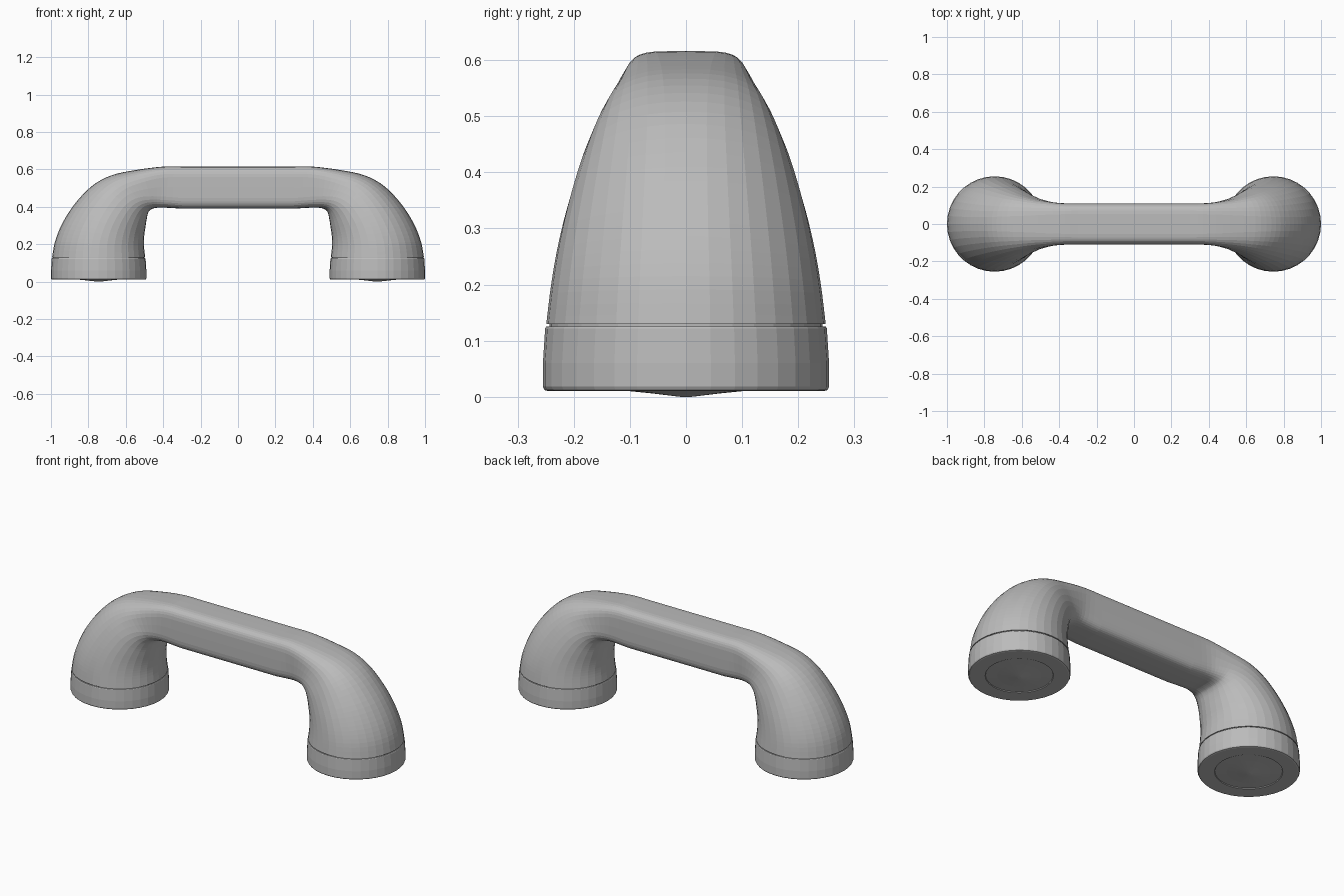
import bpy, bmesh
from math import sin, cos, pi, copysign
from mathutils import Vector

cube = bpy.data.objects.get("Cube")
if cube:
    bpy.data.objects.remove(cube, do_unlink=True)

SIDES = 36
CUP_X = 0.745

plastic = bpy.data.materials.new("grey plastic")
plastic.use_nodes = True
GREY = (0.5, 0.5, 0.5, 1)
plastic.diffuse_color = GREY
plastic.node_tree.nodes["Principled BSDF"].inputs["Base Color"].default_value = GREY


def loft(name, rings):
    """Skin a list of closed rings and cap both ends."""
    bm = bmesh.new()
    loops = [[bm.verts.new(p) for p in ring] for ring in rings]
    for a, b in zip(loops, loops[1:]):
        for i in range(SIDES):
            j = (i + 1) % SIDES
            bm.faces.new((a[i], a[j], b[j], b[i]))
    bm.faces.new(loops[0])
    bm.faces.new(loops[-1])
    bmesh.ops.recalc_face_normals(bm, faces=bm.faces)
    mesh = bpy.data.meshes.new(name)
    bm.to_mesh(mesh)
    bm.free()
    mesh.materials.append(plastic)
    obj = bpy.data.objects.new(name, mesh)
    bpy.context.collection.objects.link(obj)
    return obj


def power(v, e):
    return copysign(abs(v) ** e, v)


def section(s):
    """Superellipse between an outer and an inner point of the bend."""
    ox, oz, ix, iz, width, n = s
    outer, inner = Vector((ox, 0, oz)), Vector((ix, 0, iz))
    mid, half = (outer + inner) / 2, (outer - inner) / 2
    ring = []
    for i in range(SIDES):
        t = 2 * pi * i / SIDES
        ring.append(mid + half * power(cos(t), 2 / n)
                    + Vector((0, width * power(sin(t), 2 / n), 0)))
    return ring


def smooth(rows, steps):
    """Interpolate rows with a Catmull-Rom spline."""
    pts = [rows[0]] + rows + [rows[-1]]
    out = []
    for a, b, c, d in zip(pts, pts[1:], pts[2:], pts[3:]):
        for k in range(steps):
            t = k / steps
            out.append([q + 0.5 * t * (r - p + t * (2*p - 5*q + 4*r - s
                        + t * (3*(q - r) + s - p))) for p, q, r, s in zip(a, b, c, d)])
    return out + [rows[-1]]


# Handle: outer x, z, inner x, z, half width, squareness
stations = [
    [0.994, 0.130, 0.496, 0.130, 0.249, 2.0],
    [0.978, 0.215, 0.503, 0.190, 0.240, 2.0],
    [0.940, 0.310, 0.502, 0.240, 0.227, 2.0],
    [0.877, 0.410, 0.495, 0.290, 0.208, 2.05],
    [0.785, 0.508, 0.488, 0.335, 0.183, 2.2],
    [0.680, 0.567, 0.480, 0.368, 0.157, 2.6],
    [0.550, 0.596, 0.463, 0.387, 0.132, 3.3],
    [0.400, 0.615, 0.415, 0.396, 0.113, 4.5],
    [0.300, 0.615, 0.300, 0.390, 0.110, 5.0],
]
half = [section(s) for s in smooth(stations, 4)]
mirrored = [[Vector((-p.x, p.y, p.z)) for p in ring] for ring in reversed(half)]
loft("handle", half + mirrored)

# End cups: radius, z, from the domed underside up to the hidden neck
profile = [(0.01, 0), (0.06, 0.006), (0.11, 0.011), (0.168, 0.014), (0.170, 0.010),
           (0.245, 0.010), (0.252, 0.012), (0.255, 0.018), (0.255, 0.06),
           (0.251, 0.122), (0.249, 0.125), (0.243, 0.125), (0.243, 0.135)]
for side, name in ((1, "left_cup"), (-1, "right_cup")):
    loft(name, [[(side * CUP_X + r * cos(2 * pi * i / SIDES),
                  r * sin(2 * pi * i / SIDES), z) for i in range(SIDES)]
                for r, z in profile])
